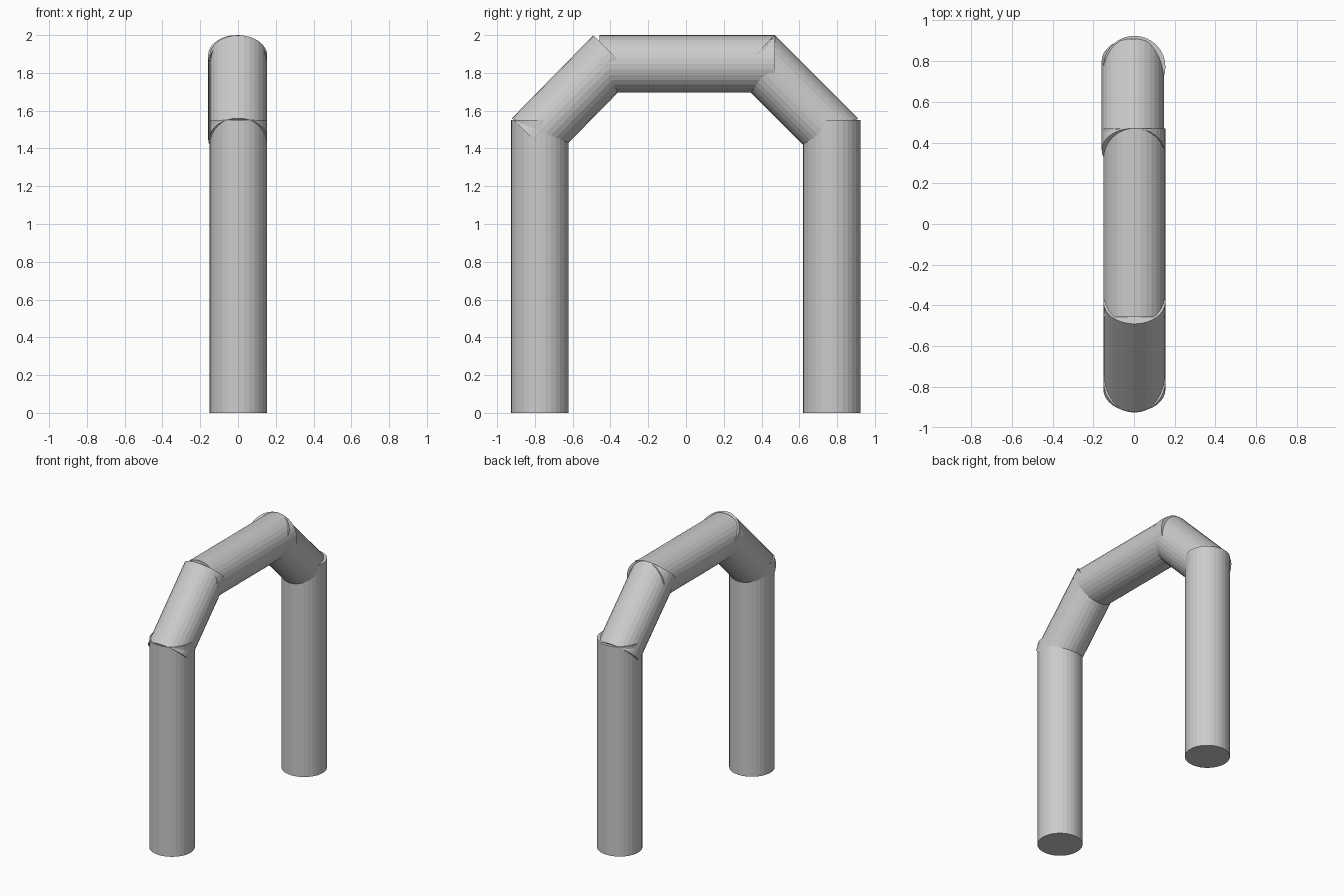
import bpy
from mathutils import Vector

if "Cube" in bpy.data.objects:
    bpy.data.objects.remove(bpy.data.objects["Cube"])

RADIUS = 0.1525


def tube(name, start, end):
    """Capped 32-sided tube between two points."""
    a, b = Vector(start), Vector(end)
    d = b - a
    bpy.ops.mesh.primitive_cylinder_add(
        vertices=32, radius=RADIUS, depth=d.length, location=(a + b) / 2,
        rotation=d.to_track_quat('Z', 'Y').to_euler())
    obj = bpy.context.object
    obj.name = name
    return obj


# upright legs
tube("front_leg", (0.002, -0.774, 0), (0.002, -0.774, 1.55))
tube("back_leg", (0.002, 0.772, 0), (0.002, 0.772, 1.55))

# slanted shoulders, their ends poking into legs and top bar
tube("front_shoulder", (0.002, -0.813, 1.453), (0.002, -0.382, 1.892))
tube("back_shoulder", (-0.006, 0.802, 1.452), (-0.006, 0.362, 1.892))

# horizontal top bar
tube("top_bar", (0.002, -0.457, 1.8475), (0.002, 0.47, 1.8475))
